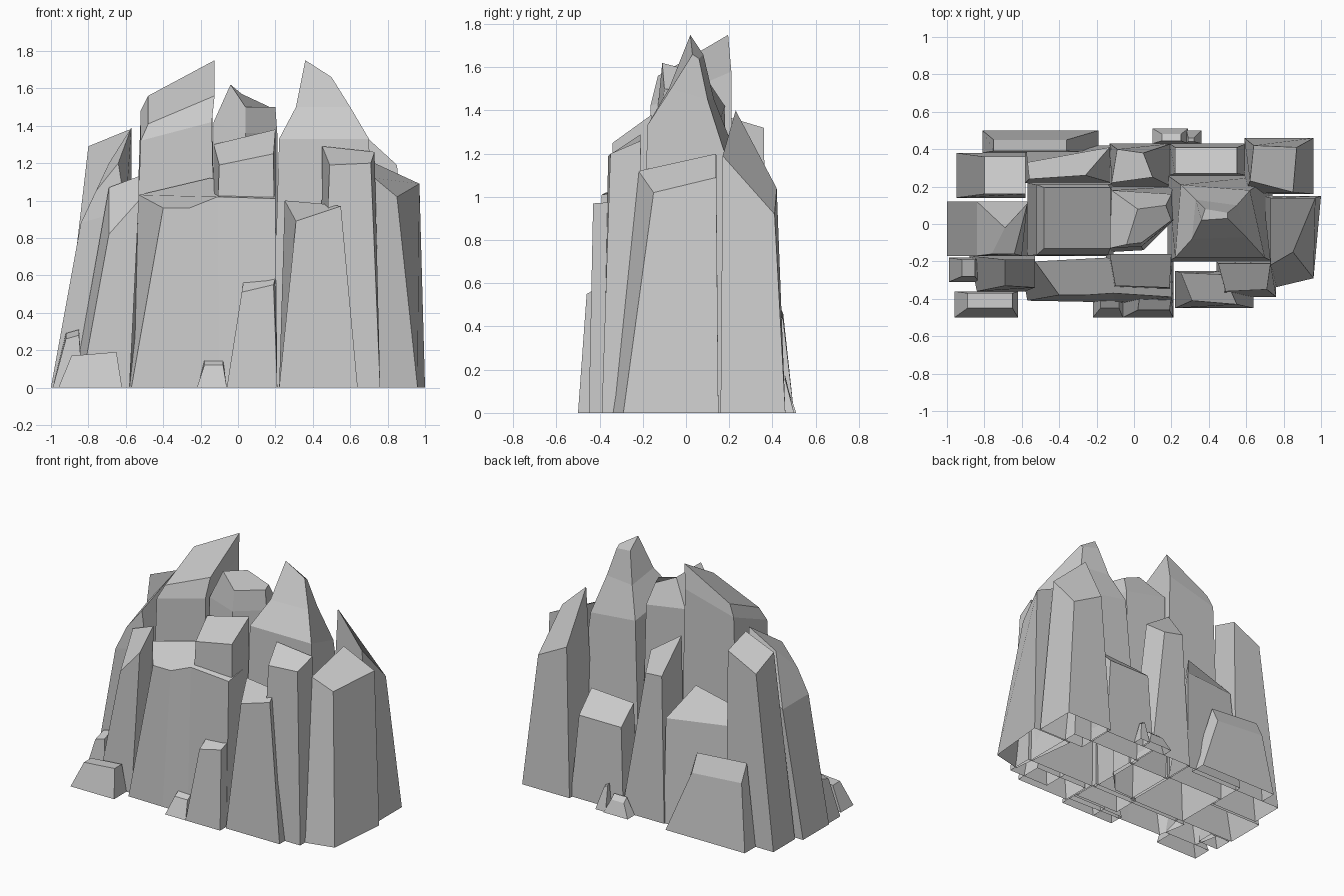
import bpy, bmesh

def box(x0, x1, y0, y1, *z):
    """Four corners (front-left, front-right, back-right, back-left), one height or four."""
    z = z * 4 if len(z) == 1 else z
    return list(zip((x0, x1, x1, x0), (y0, y0, y1, y1), z))

def rock(name, *rings):
    """Flat-faced rock column: stacked rings joined by walls, capped on top, open below."""
    bm = bmesh.new()
    loops = [[bm.verts.new(p) for p in ring] for ring in rings]
    for a, b in zip(loops, loops[1:]):
        n = len(a)
        for i in range(n):
            j = (i + 1) % n
            bm.faces.new((a[i], a[j], b[j], b[i]))
    bm.faces.new(loops[-1])
    mesh = bpy.data.meshes.new(name)
    bm.to_mesh(mesh)
    bm.free()
    bpy.context.collection.objects.link(bpy.data.objects.new(name, mesh))

# Front face of the cliff
rock("front_wall",
     [(-.57, -.41, 0), (-.3, -.415, 0), (-.1, -.42, 0), (.21, -.43, 0),
      (.21, -.2, 0), (-.15, -.2, 0), (-.61, -.2, 0)],
     [(-.40, -.38, .96), (-.26, -.38, .96), (-.11, -.37, 1.02), (.2, -.39, 1.01),
      (.2, -.2, 1.04), (-.15, -.18, 1.12), (-.53, -.2, 1.03)])
rock("perched_block", box(-.15, .2, -.36, -.16, 0),
     [(-.10, -.33, 1.19), (.19, -.34, 1.25), (.2, -.16, 1.38), (-.13, -.16, 1.30)])
rock("front_slab", box(-.06, .21, -.5, -.38, 0),
     [(.02, -.46, .51), (.19, -.46, .55), (.2, -.39, .59), (.03, -.39, .57)])
rock("front_pebble", box(-.22, -.06, -.5, -.39, 0), box(-.18, -.08, -.45, -.4, .12, .12, .15, .15))
rock("front_right_pillar", box(.22, .64, -.45, -.25, 0),
     [(.31, -.41, .89), (.55, -.43, .97), (.48, -.27, .98), (.25, -.26, 1.0)])
rock("front_right_column", box(.44, .76, -.39, -.2, 0),
     [(.49, -.36, 1.19), (.71, -.35, 1.2), (.73, -.21, 1.26), (.45, -.21, 1.29)])

# Left side
rock("front_left_pillar",
     [(-.84, -.36, 0), (-.58, -.36, 0), (-.53, -.17, 0), (-.88, -.17, 0)],
     [(-.69, -.33, .82), (-.53, -.34, 1.0), (-.53, -.19, 1.13), (-.69, -.19, 1.07)])
rock("left_low_rock", box(-.96, -.62, -.5, -.36, 0), box(-.89, -.65, -.45, -.37, .17, .19, .19, .17))
rock("left_small_rock", box(-.99, -.83, -.31, -.18, 0), box(-.92, -.85, -.28, -.19, .26, .28, .31, .29))
rock("left_crag", box(-1, -.57, -.17, .12, 0),
     [(-.84, -.17, .88), (-.6, -.17, .95), (-.57, .12, 1.05), (-.84, .12, .88)],
     [(-.76, -.16, 1.05), (-.64, -.16, 1.2), (-.57, .11, 1.39), (-.69, -.02, 1.2)])
rock("back_left_column", box(-.95, -.58, .14, .38, 0),
     box(-.80, -.58, .16, .36, 1.29, 1.38, 1.32, 1.21))

# Tall middle rocks
rock("left_peak", box(-.57, -.11, -.17, .22, 0),
     box(-.52, -.14, -.165, .21, 1.32, 1.42, 1.58, 1.48),
     box(-.48, -.125, -.13, .195, 1.41, 1.56, 1.75, 1.56))
rock("middle_crag",
     [(-.13, -.15, 0), (.05, -.14, 0), (.21, .03, 0), (.21, .2, 0), (-.13, .2, 0)],
     [(-.13, -.13, 1.42), (.04, -.12, 1.36), (.21, .02, 1.36), (.2, .16, 1.36), (-.12, .18, 1.42)],
     [(-.04, -.11, 1.62), (.04, -.10, 1.5), (.2, .02, 1.5), (.17, .10, 1.5), (.02, .08, 1.57)])
rock("right_peak", box(.18, .74, -.2, .26, 0),
     [(.22, -.18, 1.33), (.70, -.18, 1.33), (.62, .18, 1.2), (.25, .21, 1.25)],
     [(.31, -.08, 1.50), (.60, -.07, 1.50), (.55, .10, 1.45), (.33, .13, 1.45)],
     [(.36, .02, 1.75), (.50, .03, 1.66), (.50, .06, 1.64), (.38, .08, 1.66)])

# Right side
rock("right_column",
     [(.75, -.34, 0), (.96, -.29, 0), (1, .15, 0), (.69, .15, 0)],
     [(.73, -.22, 1.12), (.85, -.15, 1.02), (.97, .14, 1.09), (.73, .14, 1.2)])
rock("back_right_spire", box(.59, .96, .16, .46, 0),
     [(.62, .23, 1.40), (.85, .17, 1.19), (.87, .41, .92), (.64, .42, 1.04)])

# Back face
rock("back_right_block", box(.19, .6, .26, .43, 0), box(.22, .55, .27, .41, .70, .72, .58, .58))
rock("back_middle_spire", box(-.13, .2, .2, .43, 0),
     [(-.12, .22, 1.25), (.10, .25, 1.1), (.05, .38, 1.0), (-.09, .40, 1.02)])
rock("back_left_block", box(-.58, -.12, .22, .42, 0),
     [(-.56, .24, .87), (-.26, .26, .95), (-.13, .41, .74), (-.57, .33, .77)])
rock("back_left_slab", box(-.81, -.19, .38, .5, 0), box(-.75, -.36, .39, .45, .58, .55, .43, .46))
rock("back_pebble", box(.1, .29, .43, .51, 0), box(.15, .25, .445, .48, .12, .12, .09, .09))
rock("back_shard", box(.28, .36, .43, .5, 0), box(.29, .32, .44, .46, .18, .16, .15, .17))
